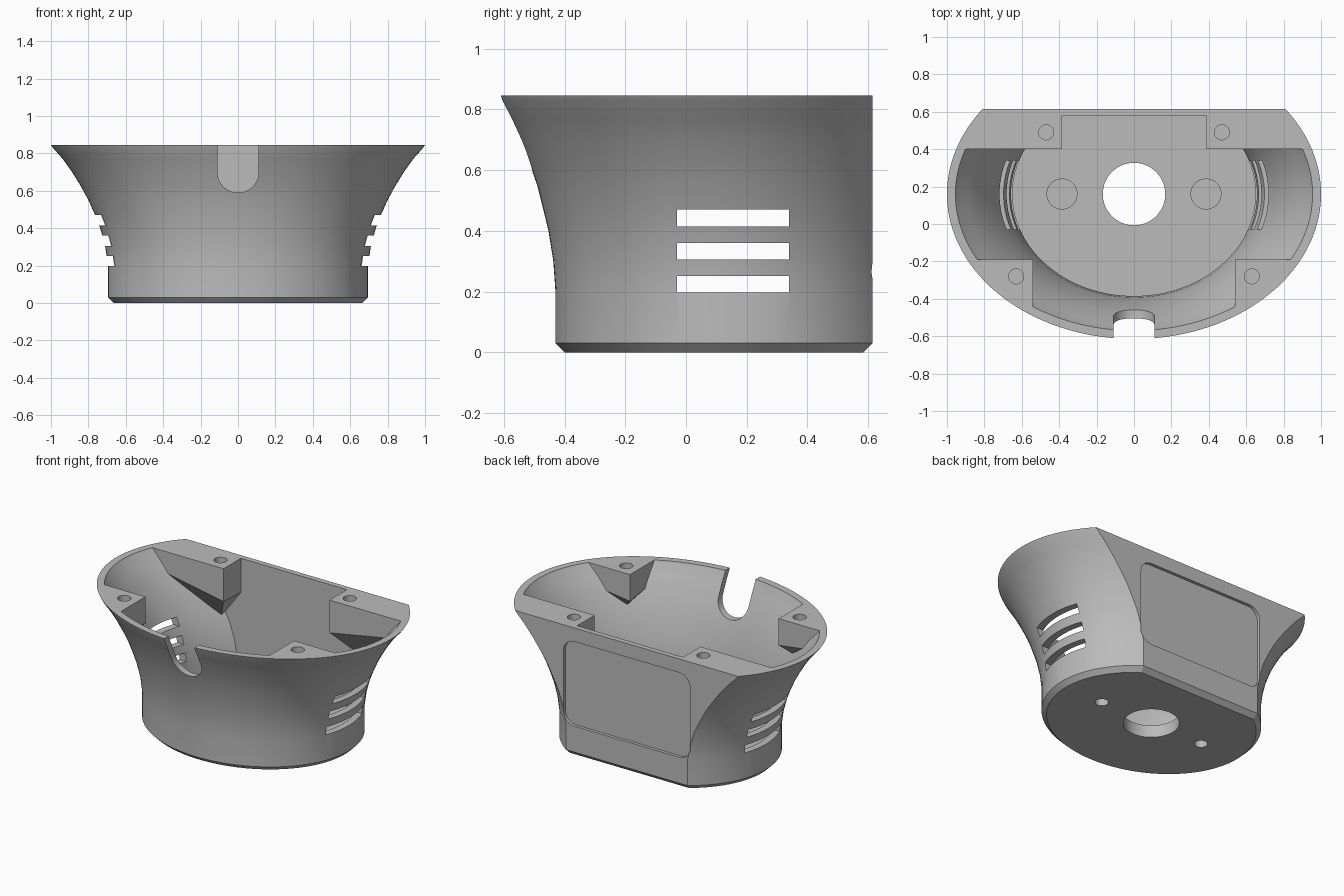
import bpy, bmesh
from math import sin, cos, pi, asin

if "Cube" in bpy.data.objects:
    bpy.data.objects.remove(bpy.data.objects["Cube"], do_unlink=True)

grey = bpy.data.materials.new("light_grey")
grey.use_nodes = True
grey.diffuse_color = (0.5, 0.5, 0.5, 1)
grey.node_tree.nodes["Principled BSDF"].inputs["Base Color"].default_value = (0.5, 0.5, 0.5, 1)

CY = 0.16        # centre of the oval
BACK = 0.615     # flat back plane
TOP = 0.845
WALL = 0.045


def finish(bm, name):
    bmesh.ops.recalc_face_normals(bm, faces=bm.faces)
    me = bpy.data.meshes.new(name)
    bm.to_mesh(me)
    bm.free()
    me.materials.append(grey)
    ob = bpy.data.objects.new(name, me)
    bpy.context.collection.objects.link(ob)
    return ob


def loft(name, levels, n=96):
    """Stack of ovals cut flat at the back: (z, half width, half depth, back y)."""
    bm = bmesh.new()
    rings = []
    for z, a, b, cap in levels:
        t = asin((cap - CY) / b)
        span = pi + 2 * t
        angles = [t - span * i / n for i in range(n + 1)]
        rings.append([bm.verts.new((a * cos(w), CY + b * sin(w), z)) for w in angles])
    for lo, hi in zip(rings, rings[1:]):
        for i in range(n + 1):
            j = (i + 1) % (n + 1)
            bm.faces.new((lo[i], lo[j], hi[j], hi[i]))
    bm.faces.new(rings[0])
    bm.faces.new(rings[-1])
    return finish(bm, name)


def hull(name, points):
    bm = bmesh.new()
    for p in points:
        bm.verts.new(p)
    bmesh.ops.convex_hull(bm, input=bm.verts)
    return finish(bm, name)


def box(name, x, y, z):
    return hull(name, [(i, j, k) for i in x for j in y for k in z])


def cylinder(name, x, y, r, z0, z1, n=40):
    ring = [(x + r * cos(2 * pi * i / n), y + r * sin(2 * pi * i / n)) for i in range(n)]
    return hull(name, [(u, v, z) for u, v in ring for z in (z0, z1)])


def rounded_plate(name, half, z0, z1, r, y0, y1, n=12):
    pts = []
    for sx in (-1, 1):
        for cz, sz in ((z0 + r, -1), (z1 - r, 1)):
            for i in range(n + 1):
                w = pi / 2 * i / n
                # round off float noise so touching arcs share points
                x = round(sx * (half - r + r * cos(w)), 5)
                pts += [(x, y, round(cz + sz * r * sin(w), 5)) for y in (y0, y1)]
    return hull(name, sorted(set(pts)))


def subtract(target, cutters):
    bpy.context.view_layer.objects.active = target
    for c in cutters:
        m = target.modifiers.new("cut", "BOOLEAN")
        m.operation = "DIFFERENCE"
        m.solver = "EXACT"
        m.object = c
        bpy.ops.object.modifier_apply(modifier=m.name)
        bpy.data.objects.remove(c, do_unlink=True)


# Flared outer body: height, half width, half depth
flare = [(0.03, 0.695, 0.59), (0.2, 0.695, 0.59), (0.3, 0.71, 0.597),
         (0.4, 0.737, 0.613), (0.47, 0.764, 0.63), (0.55, 0.80, 0.65),
         (0.62, 0.838, 0.675), (0.7, 0.887, 0.707), (0.77, 0.937, 0.739),
         (0.83, 0.99, 0.77), (TOP, 1.0, 0.775)]
body = loft("flared_housing",
            [(0, 0.665, 0.56, BACK - 0.03)] + [(z, a, b, BACK) for z, a, b in flare])

# Inner cavity, following the wall and open above the rim
inner = [(max(z, 0.08), a - WALL, b - WALL, BACK - 0.035) for z, a, b in flare]
z, a, b, cap = inner[-1]
cavity = loft("cavity", inner + [(z + 0.06, a, b, cap)])

# Screw blocks and floor pads stay solid inside the cavity
keep, holes = [], []
for s in (-1, 1):
    back = [(x, y, 1) for x in (0.385, 1.2) for y in (0.4, 0.8)]
    back += [(0.385, 0.4, 0.63), (0.385, 0.62, 0.62), (1.2, 0.4, 0.78),
             (0.56, 0.62, 0.38), (1.2, 0.8, 0.6)]
    front = [(x, y, 1) for x in (0.54, 1.2) for y in (-0.19, -0.8)]
    front += [(0.54, -0.19, 0.67), (1.2, -0.19, 0.76), (0.54, -0.8, 0.76),
              (0.76, -0.4, 0.45)]
    for pts in (back, front):
        keep.append(hull("screw_block", [(s * x, y, h) for x, y, h in pts]))
    keep.append(cylinder("floor_pad", s * 0.385, CY, 0.083, 0.04, 0.16))
    holes.append(cylinder("back_screw_hole", s * 0.47, 0.49, 0.04, TOP - 0.14, 1))
    holes.append(cylinder("front_screw_hole", s * 0.63, -0.28, 0.04, TOP - 0.14, 1))
    holes.append(cylinder("base_screw_hole", s * 0.385, CY, 0.04, -0.1, 0.12))
subtract(cavity, keep)

# Side vents, cable slot, centre hole and back panel recess
vents = [box("vent", (-1.5, 1.5), (-0.03, 0.34), (h, h + 0.055)) for h in (0.197, 0.305, 0.415)]
slot = rounded_plate("cable_slot", 0.11, 0.59, 1.2, 0.11, -1, -0.1)
centre = cylinder("centre_hole", 0, CY, 0.167, -0.1, 0.3, 64)
recess = rounded_plate("back_recess", 0.46, 0.2, 0.755, 0.08, BACK - 0.02, 0.8)
subtract(body, [cavity] + holes + vents + [slot, centre, recess])

# Smooth curved walls, crisp edges
bpy.ops.object.select_all(action="DESELECT")
body.select_set(True)
bpy.context.view_layer.objects.active = body
bpy.ops.object.shade_smooth_by_angle(angle=0.45)
